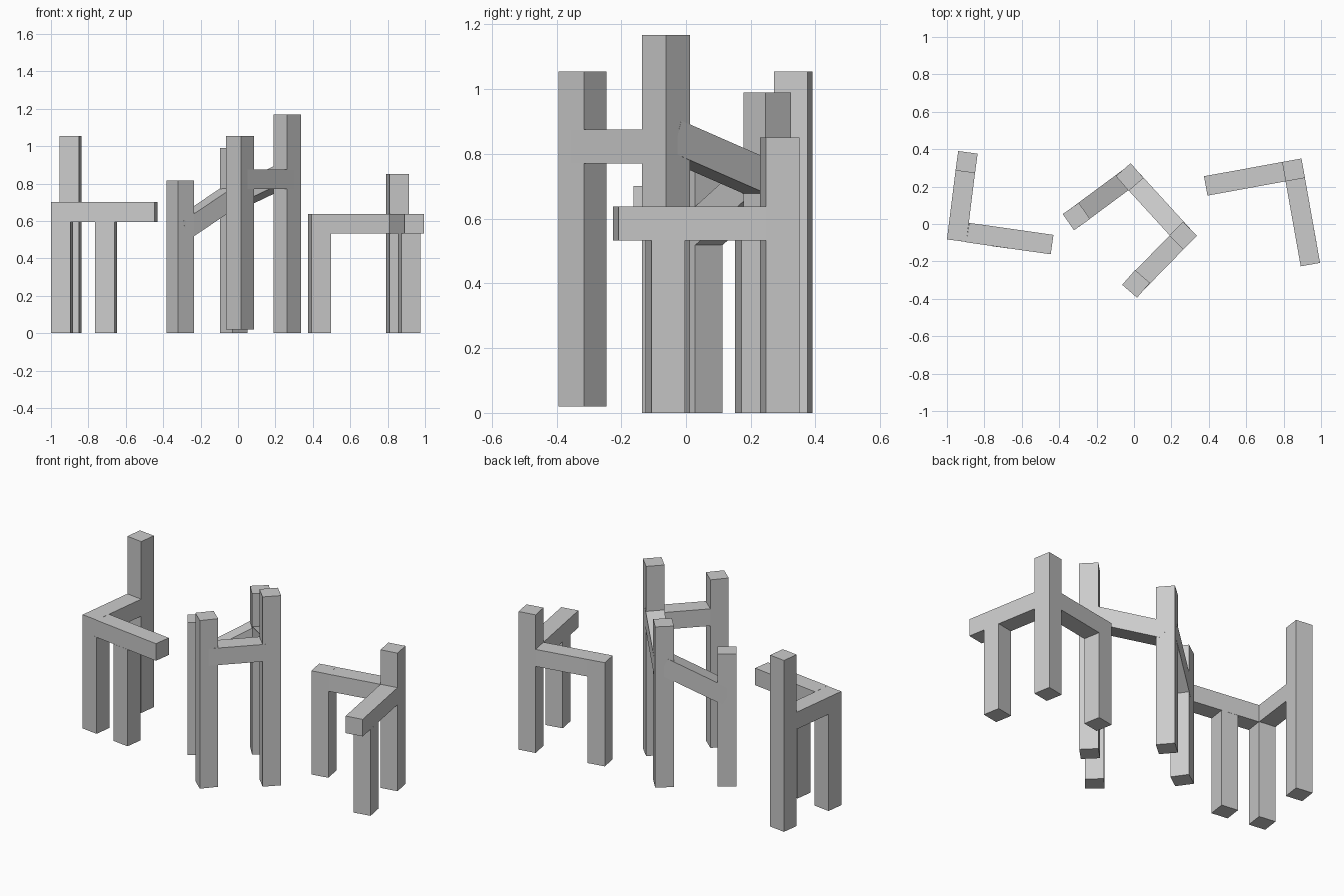
import bpy
from math import radians
from mathutils import Matrix, Vector

if "Cube" in bpy.data.objects:
    bpy.data.objects.remove(bpy.data.objects["Cube"])

T = 0.105  # timber thickness


def block(name, matrix, size):
    bpy.ops.mesh.primitive_cube_add(size=1)
    ob = bpy.context.object
    ob.name = name
    ob.data.transform(matrix @ Matrix.Diagonal((*size, 1)))
    return ob


def post(name, x, y, z1, angle, z0=0.0):
    m = Matrix.Translation((x, y, (z0 + z1) / 2)) @ Matrix.Rotation(radians(angle), 4, 'Z')
    return block(name, m, (T, T, z1 - z0))


def beam(name, p, q):
    p, q = Vector(p), Vector(q)
    rot = (q - p).to_track_quat('Y', 'Z').to_matrix().to_4x4()
    return block(name, Matrix.Translation((p + q) / 2) @ rot, (T, (q - p).length, T))


# Left group: tall back post, L-shaped rail, two legs
post("left_tall_post", -0.895, 0.331, 1.055, -7.7)
post("left_corner_leg", -0.941, -0.037, 0.596, -7.7)
post("left_middle_leg", -0.705, -0.073, 0.596, -7.7)
beam("left_side_rail", (-0.948, -0.089, 0.648), (-0.902, 0.28, 0.648))
beam("left_front_rail", (-0.889, -0.046, 0.648), (-0.438, -0.11, 0.648))

# Middle group: four posts of rising height joined by a spiralling rail
post("middle_low_post", -0.308, 0.040, 0.815, 35)
post("middle_back_post", -0.023, 0.251, 0.99, 41)
post("middle_high_post", 0.263, -0.062, 1.168, 45)
post("middle_front_post", 0.011, -0.32, 1.055, -41, 0.02)
beam("middle_steep_rail", (-0.308, 0.040, 0.55), (-0.023, 0.251, 0.742))
beam("middle_sloped_rail", (-0.023, 0.251, 0.716), (0.263, -0.062, 0.853))
beam("middle_level_rail", (0.263, -0.062, 0.823), (0.011, -0.32, 0.823))

# Right group: corner post, two rails, two legs
post("right_corner_post", 0.853, 0.289, 0.85, 10.3)
post("right_end_leg", 0.435, 0.213, 0.638, 10.3)
post("right_front_leg", 0.916, -0.064, 0.533, 10.3)
beam("right_back_rail", (0.486, 0.222, 0.585), (0.802, 0.280, 0.585))
beam("right_side_rail", (0.862, 0.238, 0.585), (0.943, -0.217, 0.585))
